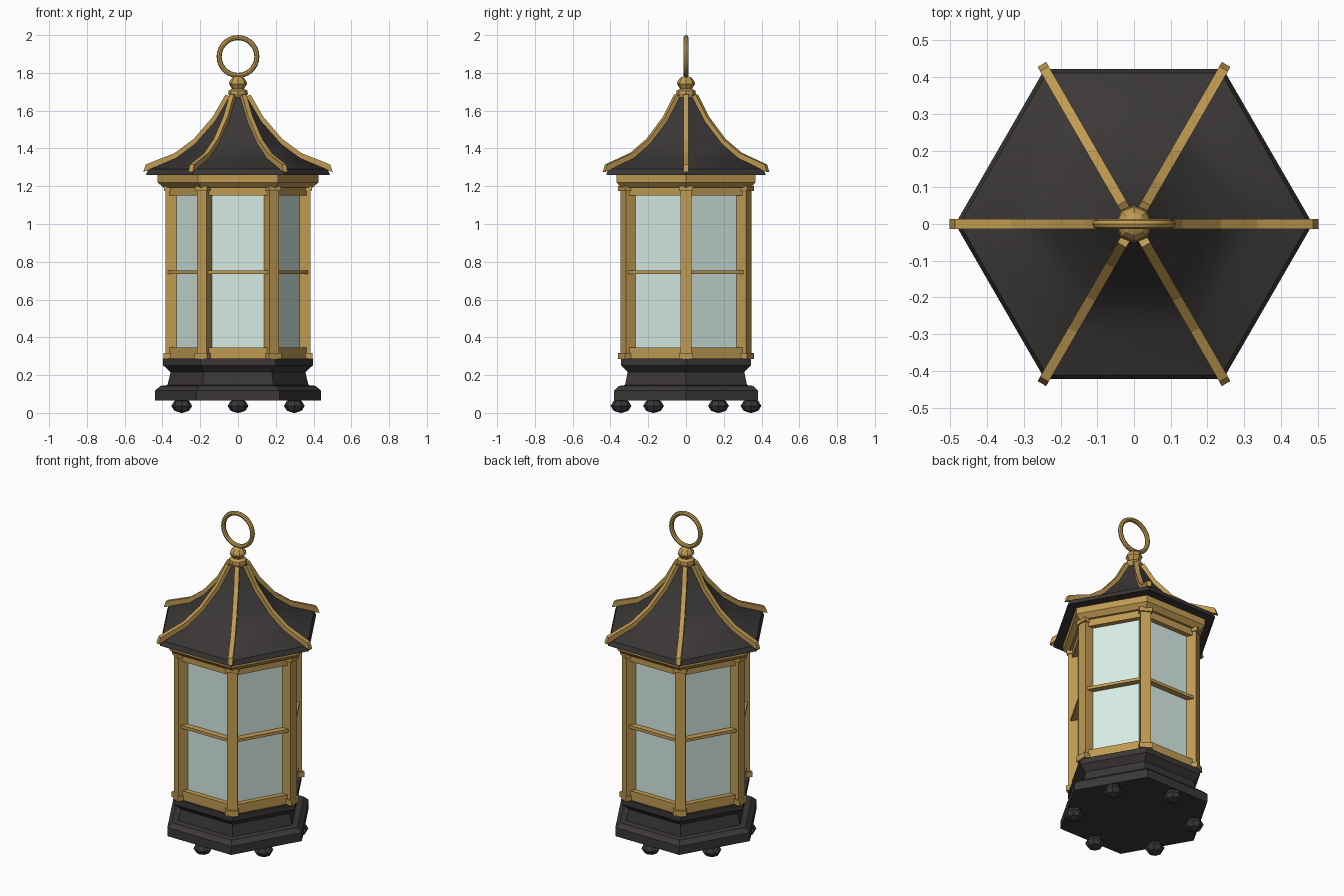
import bpy, bmesh
from math import radians, cos, sin, tau
from mathutils import Matrix

if "Cube" in bpy.data.objects:
    bpy.data.objects.remove(bpy.data.objects["Cube"], do_unlink=True)


def material(name, rgb, rough):
    m = bpy.data.materials.new(name)
    m.use_nodes = True
    m.diffuse_color = (*rgb, 1)
    bsdf = next(n for n in m.node_tree.nodes if n.type == "BSDF_PRINCIPLED")
    bsdf.inputs["Base Color"].default_value = (*rgb, 1)
    bsdf.inputs["Roughness"].default_value = rough
    return m


BRASS = material("brass", (0.53, 0.33, 0.085), 0.4)
IRON = material("dark_iron", (0.043, 0.039, 0.037), 0.6)
GLASS = material("pale_glass", (0.68, 0.84, 0.78), 0.2)

CORNERS = [radians(60 * i) for i in range(6)]
SIDES = [a + radians(30) for a in CORNERS]


def finish(bm, name, mat, smooth=False):
    bmesh.ops.recalc_face_normals(bm, faces=bm.faces)
    mesh = bpy.data.meshes.new(name)
    bm.to_mesh(mesh)
    bm.free()
    mesh.materials.append(mat)
    ob = bpy.data.objects.new(name, mesh)
    bpy.context.collection.objects.link(ob)
    if smooth:
        smooth_object(ob)


def smooth_object(ob):
    bpy.ops.object.select_all(action="DESELECT")
    ob.select_set(True)
    bpy.context.view_layer.objects.active = ob
    bpy.ops.object.shade_smooth_by_angle(angle=radians(30))


def turned(name, profile, sides, mat, center=(0, 0), smooth=False):
    """Closed solid made by turning (radius, z) points about an upright axis."""
    bm = bmesh.new()
    rings = [[bm.verts.new((center[0] + r * cos(tau * i / sides),
                            center[1] + r * sin(tau * i / sides), z))
              for i in range(sides)] for r, z in profile]
    for low, high in zip(rings, rings[1:]):
        for i in range(sides):
            j = (i + 1) % sides
            bm.faces.new((low[i], low[j], high[j], high[i]))
    bm.faces.new(rings[0][::-1])
    bm.faces.new(rings[-1])
    finish(bm, name, mat, smooth)


def radial_boxes(name, angles, inner, outer, width, z0, z1, mat):
    """One box per angle, spanning inner to outer distance from the axis."""
    for n, a in enumerate(angles, 1):
        bm = bmesh.new()
        place = (Matrix.Rotation(a, 4, "Z")
                 @ Matrix.Translation(((inner + outer) / 2, 0, (z0 + z1) / 2))
                 @ Matrix.Diagonal((outer - inner, width, z1 - z0, 1)))
        bmesh.ops.create_cube(bm, size=1, matrix=place)
        finish(bm, f"{name}_{n}", mat)


# Stepped hexagonal base
turned("base", [(0.44, 0.065), (0.44, 0.118), (0.41, 0.143), (0.373, 0.147),
                (0.357, 0.216), (0.396, 0.252), (0.396, 0.287)], 6, IRON)

# Faceted ball feet under the middle of each side
for n, a in enumerate(SIDES, 1):
    turned(f"foot_{n}", [(0.004, 0.0), (0.039, 0.011), (0.055, 0.037),
                         (0.039, 0.063), (0.004, 0.074)], 8, IRON,
           (0.344 * cos(a), 0.344 * sin(a)))

# Corner posts with collars
radial_boxes("post", CORNERS, 0.314, 0.384, 0.06, 0.285, 1.2, BRASS)
radial_boxes("lower_collar", CORNERS, 0.317, 0.395, 0.076, 0.285, 0.318, BRASS)
radial_boxes("upper_collar", CORNERS, 0.317, 0.393, 0.074, 1.175, 1.2, BRASS)

# Rails, glazing bars and recessed panes between the posts
radial_boxes("lower_rail", SIDES, 0.28, 0.328, 0.34, 0.285, 0.345, BRASS)
radial_boxes("upper_rail", SIDES, 0.28, 0.328, 0.34, 1.15, 1.2, BRASS)
radial_boxes("glazing_bar", SIDES, 0.285, 0.335, 0.36, 0.736, 0.754, BRASS)
radial_boxes("glass_pane", SIDES, 0.286, 0.298, 0.31, 0.335, 1.16, GLASS)

# Cornice and swept roof
turned("cornice", [(0.395, 1.193), (0.425, 1.22), (0.425, 1.262)], 6, BRASS)
turned("roof", [(0.487, 1.26), (0.475, 1.29), (0.335, 1.349), (0.235, 1.424),
                (0.13, 1.543), (0.055, 1.67)], 6, IRON, smooth=True)

# Ribs along the roof hips, cut from a side outline
RIB_TOP = [(0.488, 1.315), (0.335, 1.376), (0.235, 1.45), (0.132, 1.57), (0.066, 1.686)]
RIB_UNDER = [(0.502, 1.275), (0.318, 1.342), (0.212, 1.42), (0.102, 1.547), (0.036, 1.67)]
RIB_HALF = 0.0135
for n, a in enumerate(CORNERS, 1):
    bm = bmesh.new()
    sections = [[bm.verts.new((r, y, z)) for (r, z), y in
                 ((top, -RIB_HALF), (top, RIB_HALF), (under, RIB_HALF), (under, -RIB_HALF))]
                for top, under in zip(RIB_TOP, RIB_UNDER)]
    for s, t in zip(sections, sections[1:]):
        for i in range(4):
            j = (i + 1) % 4
            bm.faces.new((s[i], s[j], t[j], t[i]))
    bm.faces.new(sections[0])
    bm.faces.new(sections[-1])
    bm.transform(Matrix.Rotation(a, 4, "Z"))
    finish(bm, f"roof_rib_{n}", BRASS)

# Finial and hanging ring
turned("finial", [(0.042, 1.66), (0.052, 1.69), (0.05, 1.705), (0.032, 1.716),
                  (0.048, 1.742), (0.044, 1.756), (0.03, 1.774), (0.015, 1.782)],
       8, BRASS)
bpy.ops.mesh.primitive_torus_add(major_radius=0.1, minor_radius=0.0135,
                                 major_segments=28, minor_segments=8,
                                 location=(0, 0, 1.8865),
                                 rotation=(radians(90), 0, 0))
ring = bpy.context.object
ring.name = "hanging_ring"
ring.data.materials.append(BRASS)
smooth_object(ring)
